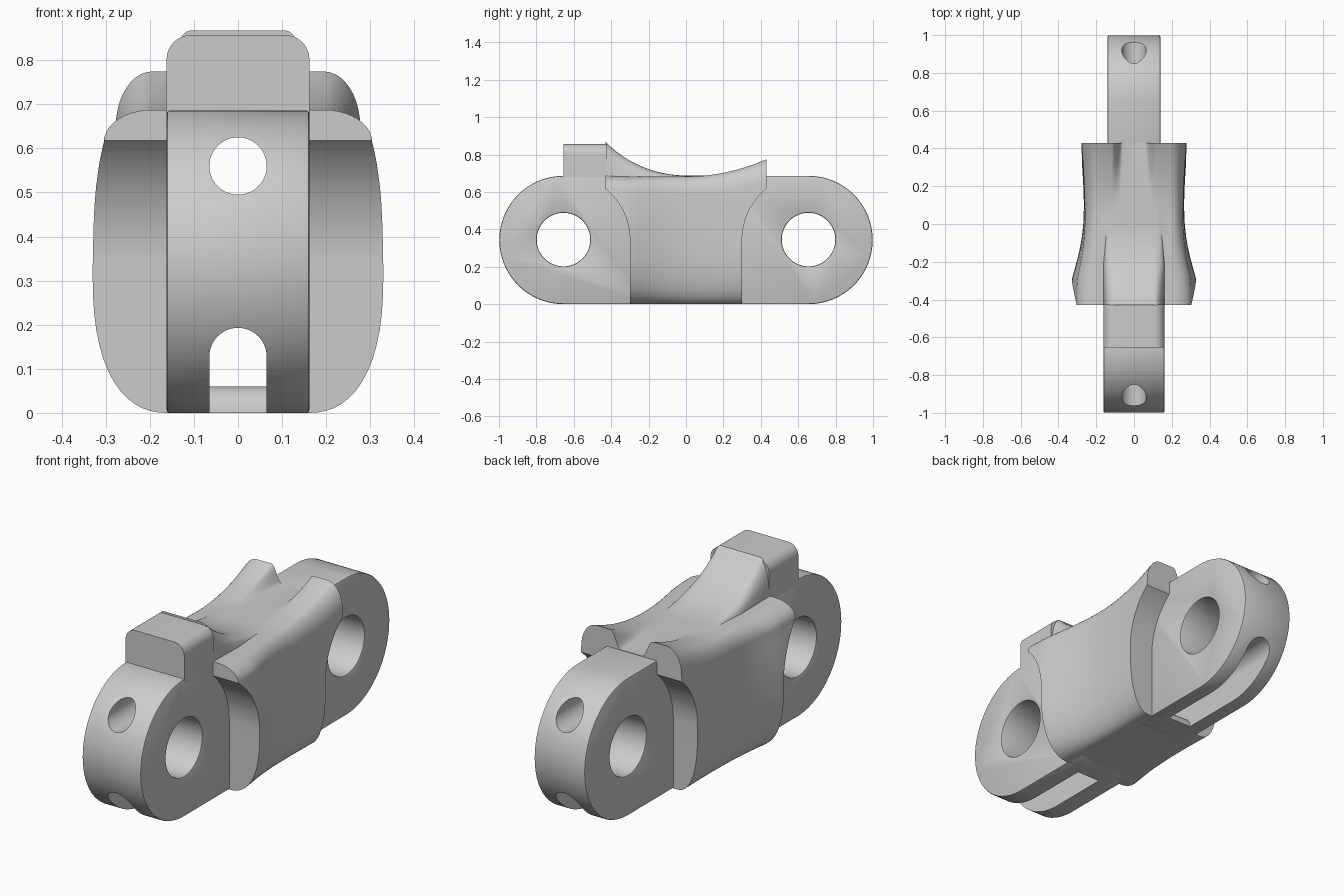
import bpy, bmesh
from math import pi, sin, cos, sqrt, radians

cube = bpy.data.objects.get("Cube")
if cube:
    bpy.data.objects.remove(cube, do_unlink=True)

steel = bpy.data.materials.new("plain grey")
steel.use_nodes = True
GREY = (0.6, 0.6, 0.6, 1)
steel.diffuse_color = GREY
steel.node_tree.nodes["Principled BSDF"].inputs["Base Color"].default_value = GREY

RADIUS, PIVOT = 0.343, 0.655


def make_object(name, bm):
    bmesh.ops.recalc_face_normals(bm, faces=bm.faces)
    mesh = bpy.data.meshes.new(name)
    bm.to_mesh(mesh)
    bm.free()
    obj = bpy.data.objects.new(name, mesh)
    mesh.materials.append(steel)
    bpy.context.collection.objects.link(obj)
    return obj


def loft(name, rings):
    """Skin a list of equal closed rings and cap both ends."""
    bm = bmesh.new()
    loops = [[bm.verts.new(p) for p in ring] for ring in rings]
    n = len(loops[0])
    for a, b in zip(loops, loops[1:]):
        for i in range(n):
            j = (i + 1) % n
            bm.faces.new((a[i], a[j], b[j], b[i]))
    bm.faces.new(loops[0])
    bm.faces.new(loops[-1])
    return make_object(name, bm)


def prism_x(name, profile, half):
    return loft(name, [[(x, y, z) for y, z in profile] for x in (-half, half)])


def prism_y(name, profile, y0, y1):
    return loft(name, [[(x, y, z) for x, z in profile] for y in (y0, y1)])


def arc(cx, cz, r, start, end, n):
    angles = [radians(start + (end - start) * i / n) for i in range(n + 1)]
    return [(cx + r * cos(a), cz + r * sin(a)) for a in angles]


def apply(obj, modifier):
    bpy.context.view_layer.objects.active = obj
    bpy.ops.object.modifier_apply(modifier=modifier.name)


def cut(obj, cutters):
    for cutter in cutters:
        mod = obj.modifiers.new("cut", "BOOLEAN")
        mod.operation, mod.solver, mod.object = "DIFFERENCE", "EXACT", cutter
        apply(obj, mod)


def bevel(obj, width, segments):
    mod = obj.modifiers.new("bevel", "BEVEL")
    mod.width, mod.segments = width, segments
    mod.limit_method, mod.angle_limit = "ANGLE", radians(40)
    apply(obj, mod)


def smooth(obj):
    bpy.ops.object.select_all(action="DESELECT")
    obj.select_set(True)
    bpy.context.view_layer.objects.active = obj
    bpy.ops.object.shade_smooth_by_angle(angle=radians(32))


def lerp_keys(keys, y):
    """Smooth interpolation through (y, value) keys."""
    for (ya, a), (yb, b) in zip(keys, keys[1:]):
        if y <= yb:
            return a + (b - a) * (y - ya) / (yb - ya)
    return keys[-1][1]


# Cutters: lengthwise round bore, lengthwise arched bore, open slots underneath
bore = prism_y("bore_cutter", arc(0, 0.56, 0.065, 0, 352.5, 47), -1.2, 1.2)
arched = prism_y("arch_cutter", [(-0.065, 0.06), (0.065, 0.06)]
                 + arc(0, 0.128, 0.065, 0, 180, 24), -1.2, 1.2)
passages = [bore, arched]
pivots, clearances = [], []
for s in (-1, 1):
    slot = [(1.2, -0.1), (0.34, -0.1)] + arc(0.28, 0, 0.06, 0, 90, 8)
    slot += [(0.28, 0.1), (1.2, 0.1)]
    passages.append(prism_x("slot_cutter", [(s * y, z) for y, z in slot], 0.065))
    hole = arc(PIVOT, 0.345, 0.143, 0, 356.25, 95)
    pivots.append(prism_x("pivot_cutter", [(s * y, z) for y, z in hole], 0.5))
    # Room for the neighbouring piece to swing: arc above, straight wall below
    room = [(0.3, -0.1)] + arc(PIVOT, RADIUS, 0.355, 180, 90, 32)
    room += [(1.2, 0.698), (1.2, -0.1)]
    clearances.append(prism_x("clearance_cutter", [(s * y, z) for y, z in room], 0.6))

# Two eye plates, the front one a little thicker
plates = []
for name, s, half in (("front_eye", -1, 0.162), ("back_eye", 1, 0.14)):
    outline = [(0.2, 0)] + arc(PIVOT, RADIUS, RADIUS, -90, 90, 64) + [(0.2, 2 * RADIUS)]
    plate = prism_x(name, [(s * y, z) for y, z in outline], half)
    cut(plate, pivots)
    bevel(plate, 0.007, 2)
    cut(plate, passages)
    plates.append(plate)

# Stop block standing on the front eye, top corners rounded
corner = [(x, z) for x, z in arc(0.107, 0.802, 0.055, 0, 90, 10)]
stop = prism_y("stop_block", [(0.162, 0.66)] + corner
               + [(-x, z) for x, z in reversed(corner)] + [(-0.162, 0.66)], -PIVOT, -0.425)

# Waisted middle body: one section per station along y
WIDTH = [(-0.43, 0.345), (-0.3, 0.332), (-0.2, 0.303), (-0.1, 0.28), (0, 0.268),
         (0.1, 0.265), (0.2, 0.268), (0.3, 0.274), (0.43, 0.285)]
EDGE = [(-0.43, 0.162), (-0.22, 0.162), (0, 0.142), (0.2, 0.122), (0.43, 0.115)]


def body_section(y):
    width = sum(lerp_keys(WIDTH, max(-0.43, min(0.43, y + d))) for d in (-0.03, 0, 0.03)) / 3
    taper = lerp_keys([(-0.43, 0.12), (0.1, 0.02), (0.43, 0.02)], y)
    edge = lerp_keys(EDGE, y)
    wing = 0.682 + 0.5 * max(y, 0) ** 2 + 0.03 * min(y, 0) ** 2
    ridge = 1.293 - sqrt(0.605 ** 2 - min(y, 0) ** 2)
    drop = lerp_keys([(-0.43, 0.072), (0, 0.09), (0.43, 0.125)], y)
    shoulder = wing - drop

    def side(z):
        if z < 0.32:
            return 0.16 + (width - 0.16) * (1 - (1 - z / 0.32) ** 2.5) ** 0.435
        return width * (1 - taper * ((z - 0.32) / 0.3) ** 2)

    half = [(side(0.32 * (i / 14) ** 2.2), 0.32 * (i / 14) ** 2.2) for i in range(15)]
    half += [(side(z), z) for z in (0.32 + (shoulder - 0.32) * i / 6 for i in range(1, 7))]
    outer = side(shoulder)
    for i in range(1, 11):
        a = i / 10 * pi / 2
        half.append((0.195 + (outer - 0.195) * cos(a), shoulder + drop * sin(a)))
    # Ridge flank (rounded) turning into a groove wall towards the back
    for i in range(10, -1, -1):
        u = i / 10
        keep = sqrt(1 - u * u) if ridge > wing else 1 - u * u * (3 - 2 * u)
        half.append((edge - 0.055 * (1 - u), wing + (ridge - wing) * keep))
    return [(x, y, z) for x, z in half] + [(-x, y, z) for x, z in reversed(half)]


STEPS = 44
body = loft("waisted_body", [body_section(-0.43 + 0.86 * i / STEPS) for i in range(STEPS + 1)])
cut(body, clearances + passages)

for part in plates + [stop, body]:
    smooth(part)

for cutter in passages + pivots + clearances:
    bpy.data.objects.remove(cutter, do_unlink=True)
